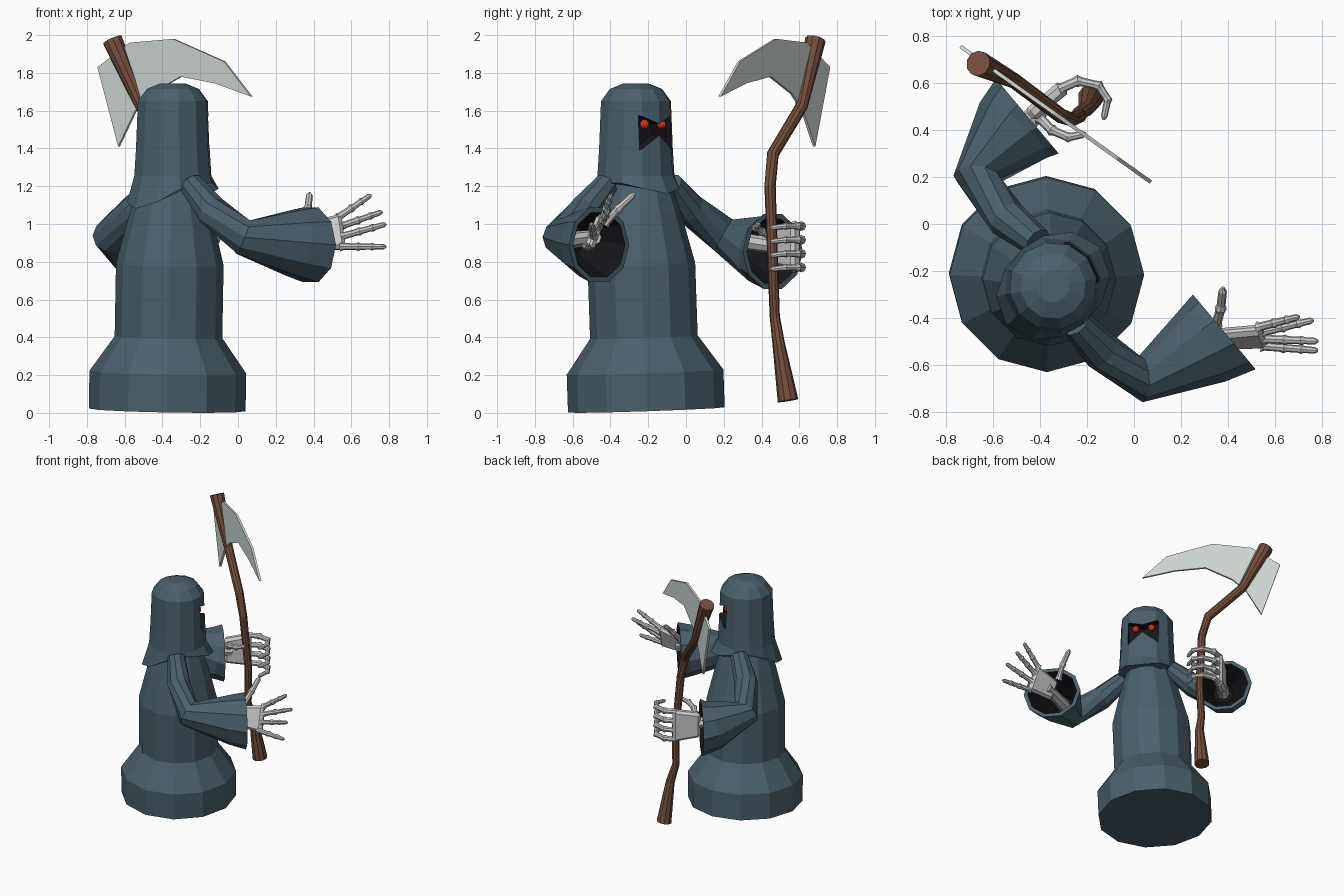
import bpy, bmesh
from math import cos, sin, pi, radians
from mathutils import Vector as V, Matrix

if "Cube" in bpy.data.objects:
    bpy.data.objects.remove(bpy.data.objects["Cube"])


def mat(name, r, g, b):
    m = bpy.data.materials.new(name)
    m.diffuse_color = (r, g, b, 1)
    m.use_nodes = True
    m.node_tree.nodes["Principled BSDF"].inputs["Base Color"].default_value = m.diffuse_color
    return m


CLOTH = mat("cloth", .07, .115, .145)
DARK = mat("dark_lining", .008, .008, .01)
WOOD = mat("wood", .17, .077, .05)
STEEL = mat("steel", .62, .68, .65)
RED = mat("red_glow", .8, .03, .01)

FACE = radians(40)                       # heading of the figure
F = V((cos(FACE), sin(FACE), 0))         # forward
S = V((-sin(FACE), cos(FACE), 0))        # sideways
HEAD = V((-.345, -.265, 0))


def finish(bm, name, *mats):
    bmesh.ops.recalc_face_normals(bm, faces=bm.faces)
    me = bpy.data.meshes.new(name)
    bm.to_mesh(me)
    bm.free()
    for m in mats:
        me.materials.append(m)
    ob = bpy.data.objects.new(name, me)
    bpy.context.collection.objects.link(ob)
    return ob


def loft(name, rings, mats=(), caps=(True, True)):
    bm = bmesh.new()
    vs = [[bm.verts.new(p) for p in r] for r in rings]
    n = len(vs[0])
    for a, b in zip(vs, vs[1:]):
        for i in range(n):
            j = (i + 1) % n
            bm.faces.new((a[i], a[j], b[j], b[i]))
    if caps[0]:
        bm.faces.new(vs[0][::-1])
    if caps[1]:
        bm.faces.new(vs[-1])
    return finish(bm, name, *mats)


def tube(name, path, radii, n, mats=(), ref=(0, 0, 1), caps=(True, True), end=None):
    """Sweep an n-sided ring along a path; 'end' fixes the direction of the last two rings."""
    p = [V(q) for q in path]
    k = len(p)
    rings = []
    for i, r in enumerate(radii):
        t = p[min(i + 1, k - 1)] - p[max(i - 1, 0)]
        if end is not None and i >= k - 2:
            t = end
        t = t.normalized()
        u = t.cross(V(ref)).normalized()
        w = u.cross(t)
        rings.append([p[i] + r * (cos(a) * u + sin(a) * w)
                      for a in (2 * pi * j / n for j in range(n))])
    return loft(name, rings, mats, caps)


def finger(name, pts, r):
    """Bony finger: thick joints, thin shafts, pointed tip."""
    p = [V(q) for q in pts]
    path, rad = [], []
    for i, (a, b) in enumerate(zip(p, p[1:])):
        s = r * (1 - .1 * i)
        path += [a, a.lerp(b, .18), a.lerp(b, .82)]
        rad += [s * 1.15, s * .85, s * .8]
    tube(name, path + [p[-1]], rad + [r * .25], 8)


def palm(name, c, along, across, size):
    x = V(along).normalized()
    y = V(across).cross(x).normalized()
    z = x.cross(y)
    m = Matrix((x, y, z)).transposed().to_4x4()
    bm = bmesh.new()
    bmesh.ops.create_cube(bm, size=1)
    for v in bm.verts:
        q = V(a * b for a, b in zip(v.co, size))
        if v.co.x < 0:
            q.z *= .75               # narrower at the wrist
        v.co = m @ q + V(c)
    ob = finish(bm, name)
    bv = ob.modifiers.new("bevel", 'BEVEL')
    bv.width = .018
    bv.segments = 1


# Robe body, leaning slightly
prof = [(0, .415), (.2, .415), (.385, .285), (.77, .285), (.93, .245),
        (1.05, .215), (1.2, .17), (1.3, .12)]
tube("robe", [(-.375 + .018 * z, -.21 - .034 * z, .016 + z) for z, r in prof],
     [r for z, r in prof], 12, [CLOTH], ref=(1, 0, 0))

# Hood with pointed front and hanging back
rings = []
for z, r in [(None, 0), (1.24, .207), (1.4, .198), (1.65, .188), (1.715, .14), (1.743, .07)]:
    ring = []
    for i in range(12):
        a = 2 * pi * i / 12
        c = cos(a)
        if z is None:
            rr = .205 + .055 * c * c
            zz = 1.22 - (.14 * c * c if c < 0 else .06 * c ** 4)
        else:
            rr, zz = r, z + (.015 if z == 1.24 else 0)
        ring.append(HEAD + rr * (c * F + sin(a) * S) + V((0, 0, zz)))
    rings.append(ring)
hood = loft("hood", rings, [CLOTH, DARK])

# Eye opening cut into the hood
outline = [(-.11, 1.575), (0, 1.53), (.11, 1.575), (.11, 1.39), (0, 1.47), (-.11, 1.39)]
cutter = loft("eye_cutter", [[HEAD + d * F + u * S + V((0, 0, z)) for u, z in outline]
                             for d in (.115, .3)], [CLOTH, DARK])
for f in cutter.data.polygons:
    f.material_index = 1
bo = hood.modifiers.new("opening", 'BOOLEAN')
bo.operation = 'DIFFERENCE'
bo.solver = 'EXACT'
bo.object = cutter
bpy.context.view_layer.objects.active = hood
bpy.ops.object.modifier_apply(modifier=bo.name)
cutter.hide_render = True
bpy.data.objects.remove(cutter)

# Eyes
for side, s in (("right", -1), ("left", 1)):
    bm = bmesh.new()
    bmesh.ops.create_icosphere(bm, subdivisions=2, radius=.026)
    bmesh.ops.translate(bm, verts=bm.verts, vec=HEAD + .14 * F + s * .058 * S + V((0, 0, 1.528)))
    finish(bm, side + "_eye", RED)

# Sleeved arms with dark lining and a wrist bone
arms = {
    "right": [(-.25, -.42, 1.21), (-.14, -.54, 1.07), (.03, -.66, .93), (.30, -.51, .9), (.385, -.46, .89)],
    "left": [(-.41, -.08, 1.21), (-.54, .02, 1.08), (-.67, .2, .94), (-.515, .4, .87), (-.455, .46, .855)],
}
for side, p in arms.items():
    tube(side + "_sleeve", p + [p[-1]], [.065, .085, .1, .185, .208, .18], 10,
         [CLOTH], caps=(True, False), end=F)
    deep = V(p[2]).lerp(V(p[4]), .35)
    tube(side + "_sleeve_lining", [deep, p[4], V(p[4]) + F * .0001], [.07, .18, .18], 10,
         [DARK], caps=(True, False), end=F)
    hand = V((.42, -.485, .93)) if side == "right" else V((-.4, .49, .88))
    tube(side + "_wrist", [deep, hand], [.045, .04], 8)

# Open right hand
palm("right_palm", (.45, -.485, .945), (1, .05, .12), (0, .35, .94), (.22, .05, .2))
for name, a, b in [("index", (.53, -.44, 1.035), (.705, -.395, 1.155)),
                   ("middle", (.55, -.46, .99), (.765, -.41, 1.065)),
                   ("ring", (.55, -.49, .935), (.785, -.5, 1.0)),
                   ("little", (.54, -.52, .88), (.785, -.54, .88))]:
    a, b = V(a), V(b)
    finger("right_" + name + "_finger", [a, a.lerp(b, .4), a.lerp(b, .7), b], .022)
finger("right_thumb", [(.35, -.43, 1.0), (.37, -.36, 1.08), (.38, -.27, 1.165)], .025)

# Left hand gripping the staff
palm("left_palm", (-.37, .525, .88), F, (0, 0, 1), (.2, .065, .25))
for i, name in enumerate(("little", "ring", "middle", "index")):
    z = .77 + .073 * i
    finger("left_" + name + "_finger",
           [(-.32, .575, z), (-.24, .61, z), (-.15, .59, z), (-.112, .53, z), (-.13, .445, z - .01)], .025)
finger("left_thumb", [(-.4, .45, .93), (-.35, .4, .96), (-.28, .37, .98), (-.205, .385, 1.0)], .025)

# Crooked staff
tube("staff", [(-.185, .54, .065), (-.205, .49, .37), (-.24, .47, .51), (-.23, .46, .78),
               (-.265, .445, 1.2), (-.31, .46, 1.37), (-.51, .61, 1.62), (-.665, .685, 1.975)],
     [.055, .033, .027, .028, .03, .032, .033, .055], 10, [WOOD], ref=(1, 0, 0))

# Scythe blade: flat plate in a slanted vertical plane
edge = [(-.74, 1.83), (-.57, 1.96), (-.34, 1.98), (-.07, 1.86), (.072, 1.675),
        (-.12, 1.745), (-.3, 1.78), (-.46, 1.69), (-.54, 1.6), (-.63, 1.41)]
off = V((.58, .815, 0)) * .008
loft("blade", [[V((x, .75 - .7125 * (x + .73), z)) + s * off for x, z in edge]
               for s in (-1, 1)], [STEEL])
